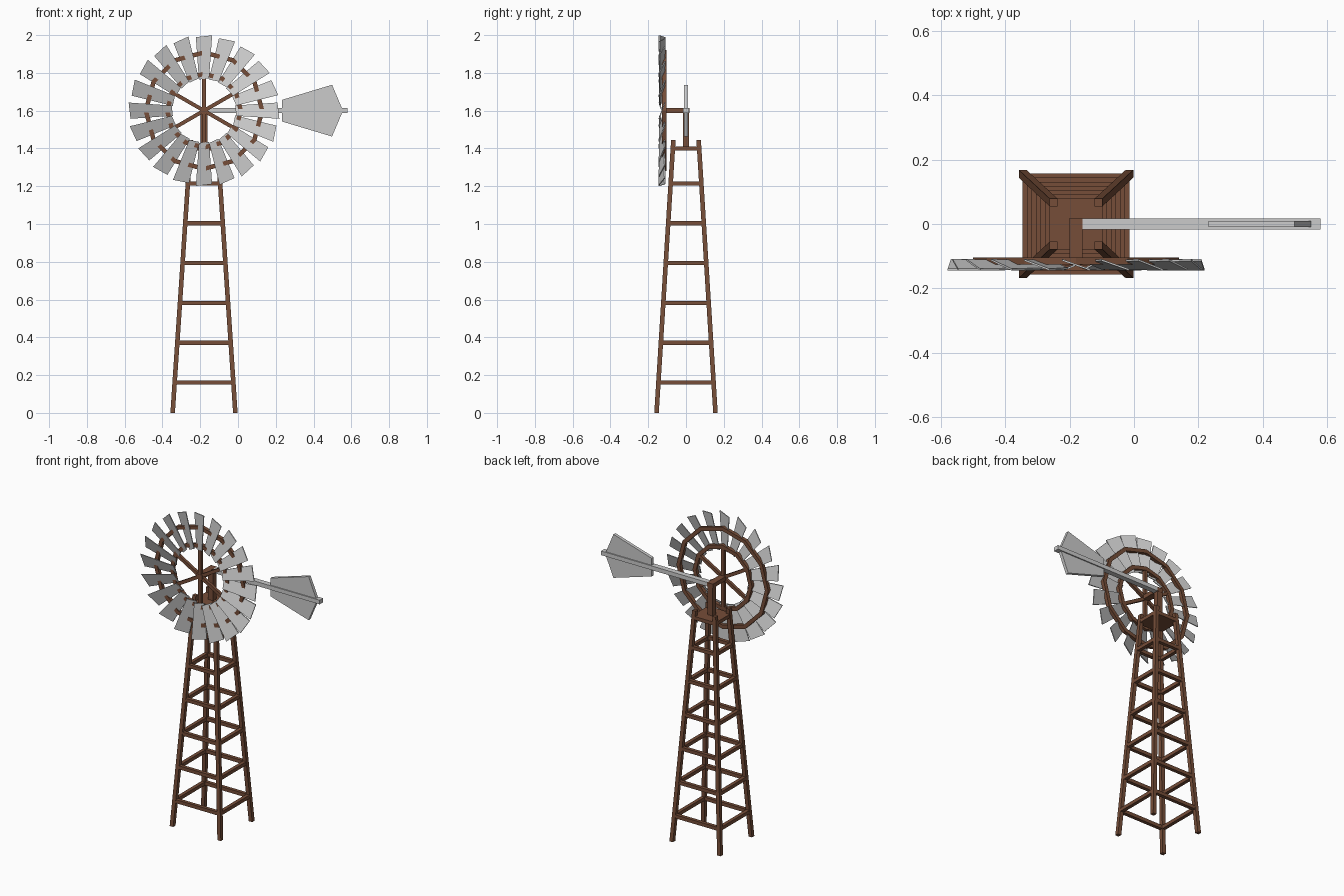
import bpy, bmesh
from math import cos, sin, pi, radians
from mathutils import Vector

if "Cube" in bpy.data.objects:
    bpy.data.objects.remove(bpy.data.objects["Cube"])

CX, HZ = -0.18, 1.60          # tower axis, wheel height

wood = bpy.data.materials.new("brown_wood")
wood.diffuse_color = (0.18, 0.075, 0.04, 1)
wood.use_nodes = True
wood.node_tree.nodes["Principled BSDF"].inputs["Base Color"].default_value = wood.diffuse_color


def finish(name, bm, mat=None):
    bmesh.ops.recalc_face_normals(bm, faces=bm.faces)
    mesh = bpy.data.meshes.new(name)
    bm.to_mesh(mesh)
    bm.free()
    ob = bpy.data.objects.new(name, mesh)
    bpy.context.collection.objects.link(ob)
    if mat:
        mesh.materials.append(mat)
    return ob


def loft(bm, a, b):
    """Solid between two matching outlines."""
    va, vb = [bm.verts.new(p) for p in a], [bm.verts.new(p) for p in b]
    n = len(va)
    bm.faces.new(va)
    bm.faces.new(vb[::-1])
    for i in range(n):
        j = (i + 1) % n
        bm.faces.new((va[i], va[j], vb[j], vb[i]))


def square(x, y, z, hx, hy):
    return [(x + i * hx, y + j * hy, z) for i, j in ((-1, -1), (1, -1), (1, 1), (-1, 1))]


def box(bm, lo, hi):
    c = [(p + q) / 2 for p, q in zip(lo, hi)]
    h = [(q - p) / 2 for p, q in zip(lo, hi)]
    loft(bm, square(c[0], c[1], lo[2], h[0], h[1]), square(c[0], c[1], hi[2], h[0], h[1]))


def polar(r, a, y):
    return Vector((CX + r * cos(a), y, HZ + r * sin(a)))


# Four leaning legs
bm = bmesh.new()
for sx in (-1, 1):
    for sy in (-1, 1):
        loft(bm, square(CX + sx * 0.166, sy * 0.156, 0, 0.012, 0.012),
             square(CX + sx * 0.07, sy * 0.067, 1.445, 0.012, 0.012))
finish("tower_legs", bm, wood)

# Square frames of cross rails
bm = bmesh.new()
for k in range(6):
    z = 0.16 + k * 0.211
    t = z / 1.445
    ax, ay, h = 0.166 - 0.096 * t, 0.156 - 0.089 * t, 0.011
    for s in (-1, 1):
        box(bm, (CX - ax, s * ay - h, z - h), (CX + ax, s * ay + h, z + h))
        box(bm, (CX + s * ax - h, -ay, z - h), (CX + s * ax + h, ay, z + h))
finish("tower_rails", bm, wood)

# Platform, post and wheel shaft
bm = bmesh.new()
box(bm, (CX - 0.083, -0.08, 1.389), (CX + 0.083, 0.08, 1.411))
finish("platform", bm, wood)
bm = bmesh.new()
box(bm, (CX - 0.018, -0.017, 1.40), (CX + 0.018, 0.017, 1.60))
finish("post", bm, wood)
bm = bmesh.new()
box(bm, (CX - 0.02, -0.127, HZ - 0.013), (CX + 0.02, 0.018, HZ + 0.013))
finish("wheel_shaft", bm, wood)

# Two twelve-sided wheel rings
for name, r in (("outer_ring", 0.308), ("inner_ring", 0.195)):
    bm = bmesh.new()
    rows = []
    for i in range(12):
        a = 2 * pi * i / 12
        rows.append([bm.verts.new(polar(r + dr, a, y)) for dr, y in
                     ((-0.012, -0.126), (0.012, -0.126), (0.012, -0.104), (-0.012, -0.104))])
    for i in range(12):
        p, q = rows[i], rows[(i + 1) % 12]
        for k in range(4):
            m = (k + 1) % 4
            bm.faces.new((p[k], p[m], q[m], q[k]))
    finish(name, bm, wood)

# Six spokes
bm = bmesh.new()
for i in range(6):
    a = radians(30 + 60 * i)
    t = Vector((sin(a), 0, -cos(a))) * 0.01
    ends = [[polar(r, a, y) + s * t for s, y in ((-1, -0.125), (1, -0.125), (1, -0.106), (-1, -0.106))]
            for r in (0.01, 0.195)]
    loft(bm, *ends)
finish("spokes", bm, wood)

# Twenty pitched blades
bm = bmesh.new()
for i in range(20):
    a = 2 * pi * i / 20
    t = Vector((sin(a), 0, -cos(a)))
    ends = []
    for r, w, skew, dy in ((0.168, 0.027, 0.003, 0.011), (0.394, 0.043, 0.005, 0.015)):
        ends.append([polar(r + s * skew, a, -0.127 - s * dy + th) + s * w * t
                     for s, th in ((-1, -0.003), (1, -0.003), (1, 0.003), (-1, 0.003))])
    loft(bm, *ends)
finish("wheel_blades", bm)

# Tail boom and vane
bm = bmesh.new()
box(bm, (-0.16, -0.017, HZ - 0.013), (0.58, 0.017, HZ + 0.013))
finish("tail_boom", bm)
bm = bmesh.new()
outline = [(0.232, 0.057), (0.498, 0.137), (0.556, 0), (0.498, -0.137), (0.232, -0.057)]
loft(bm, *[[(x, y, HZ + z) for x, z in outline] for y in (-0.01, 0.01)])
finish("tail_vane", bm)
